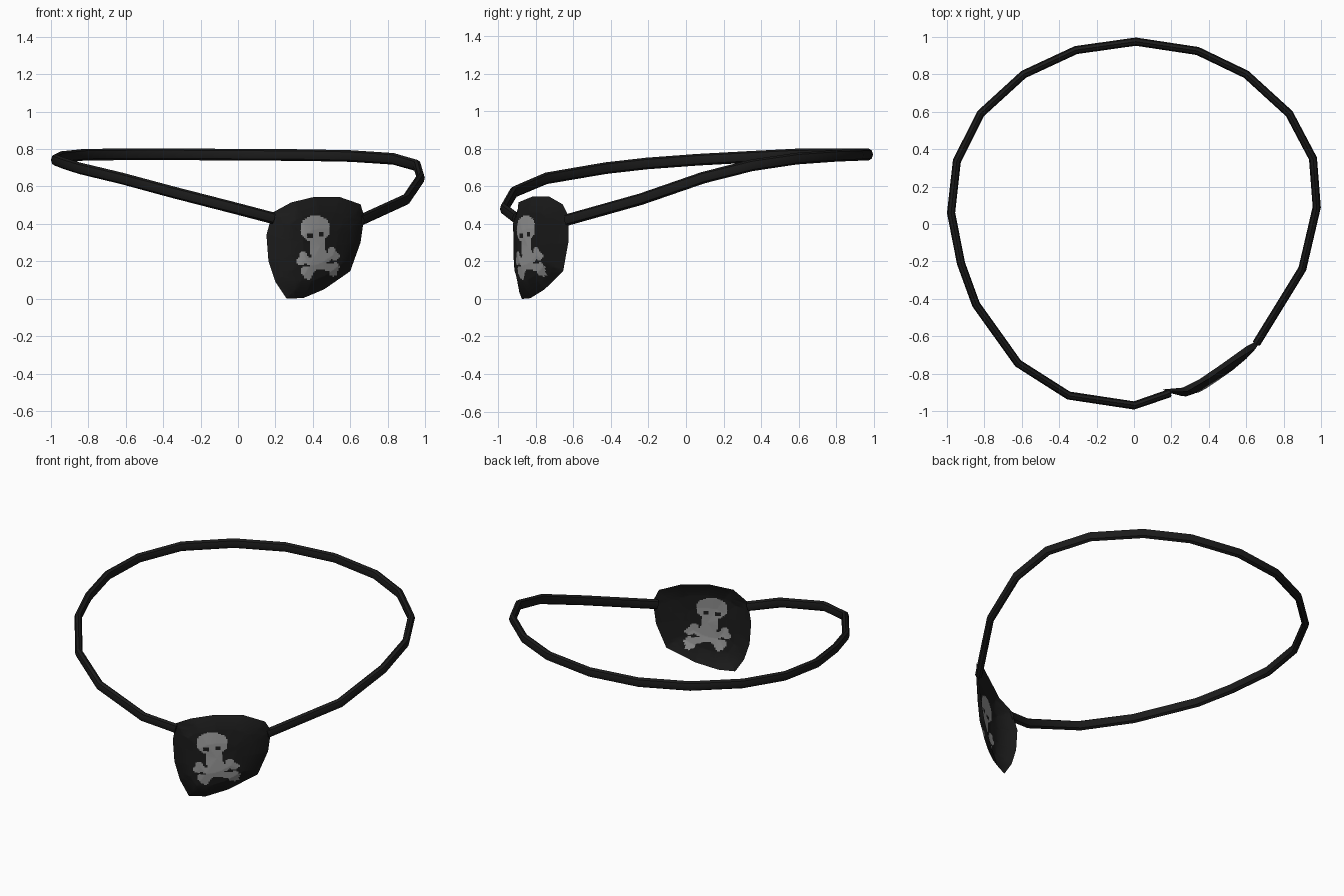
import bpy, bmesh, math
from mathutils import Vector

if "Cube" in bpy.data.objects:
    bpy.data.objects.remove(bpy.data.objects["Cube"])


def material(name, c):
    m = bpy.data.materials.new(name)
    m.diffuse_color = (c, c, c, 1)
    m.use_nodes = True
    m.node_tree.nodes["Principled BSDF"].inputs["Base Color"].default_value = m.diffuse_color
    return m


black = material("black_leather", 0.011)
grey = material("pale_grey_print", 0.32)


def finish(name, bm, mats):
    me = bpy.data.meshes.new(name)
    bm.to_mesh(me)
    bm.free()
    for m in mats:
        me.materials.append(m)
    ob = bpy.data.objects.new(name, me)
    bpy.context.collection.objects.link(ob)
    bpy.ops.object.select_all(action='DESELECT')
    ob.select_set(True)
    bpy.context.view_layer.objects.active = ob
    bpy.ops.object.shade_smooth_by_angle(angle=math.radians(40))


# Head strap: an oval section swept around the head, ending at the patch edges
path = [Vector(p) for p in [
    (.19, -.905, .43), (0, -.97, .48), (-.35, -.917, .57), (-.62, -.745, .643),
    (-.845, -.43, .697), (-.925, -.21, .722), (-.978, .06, .742), (-.947, .337, .757),
    (-.82, .59, .77), (-.59, .80, .772), (-.31, .93, .772), (.01, .975, .77),
    (.34, .925, .768), (.60, .80, .763), (.83, .59, .748), (.957, .35, .712),
    (.977, .09, .646), (.90, -.24, .532), (.655, -.638, .42)]]
SIDES = 8
bm = bmesh.new()
rings = []
for i, p in enumerate(path):
    t = (path[min(i + 1, len(path) - 1)] - path[max(i - 1, 0)]).normalized()
    side = t.cross(Vector((0, 0, 1))).normalized()
    up = side.cross(t)
    rings.append([bm.verts.new(p + side * .022 * math.cos(a) + up * .031 * math.sin(a))
                  for a in (2 * math.pi * k / SIDES for k in range(SIDES))])
for a, b in zip(rings, rings[1:]):
    for k in range(SIDES):
        n = (k + 1) % SIDES
        bm.faces.new((a[k], a[n], b[n], b[k]))
bm.faces.new(rings[0])
bm.faces.new(rings[-1])
bmesh.ops.recalc_face_normals(bm, faces=bm.faces)
finish("head_strap", bm, [black])

# Eye patch: a shallow domed sheet from its front outline (x, z)
outline = [(.285, .515), (.41, .545), (.54, .545), (.655, .505), (.675, .44), (.655, .30),
           (.60, .147), (.46, .05), (.35, .004), (.26, 0), (.20, .09), (.163, .20),
           (.152, .34), (.184, .46)]
bend = [(.15, -.885), (.26, -.875), (.35, -.83), (.46, -.755), (.60, -.655), (.68, -.615)]


def rim_y(x):
    for (x0, y0), (x1, y1) in zip(bend, bend[1:]):
        if x <= x1:
            break
    return y0 + (y1 - y0) * (x - x0) / (x1 - x0)


CX, CZ = .41, .28
OUT = Vector((.47, -.88, 0))


def dome(x, z, s):
    px, pz = CX + (x - CX) * s, CZ + (z - CZ) * s
    lip = .035 * max(0, min(1, (z - .42) / .08))   # the top edge stands forward
    p = Vector((px, rim_y(px), pz)) + OUT * (.062 * (1 - s ** 4) + lip * s ** 4)
    p.x -= OUT.x * lip * s ** 4
    return p


bm = bmesh.new()
rings = [[bm.verts.new(dome(x, z, s)) for x, z in outline] for s in (1, .87, .68, .36)]
centre = bm.verts.new(dome(CX, CZ, 0))
N = len(outline)
for k in range(N):
    n = (k + 1) % N
    for a, b in zip(rings, rings[1:]):
        bm.faces.new((a[k], b[k], b[n], a[n]))
    bm.faces.new((rings[-1][k], centre, rings[-1][n]))
bmesh.ops.recalc_face_normals(bm, faces=bm.faces)
if sum(f.normal.dot(OUT) for f in bm.faces) < 0:
    bmesh.ops.reverse_faces(bm, faces=bm.faces)

# Cut a fine grid into the patch so the emblem can be coloured by face
STEP = .008


def cut(start, stop, axis):
    for i in range(int((stop - start) / STEP) + 1):
        bmesh.ops.bisect_plane(bm, geom=bm.verts[:] + bm.edges[:] + bm.faces[:],
                               plane_co=axis * (start + i * STEP), plane_no=axis, dist=1e-5)


cut(.305, .56, Vector((1, 0, 0)))
cut(.10, .46, Vector((0, 0, 1)))


# Emblem shapes: skull and two crossed bones
def near(p, a, b, r):
    d = b - a
    t = max(0, min(1, (p - a).dot(d) / d.dot(d)))
    return (p - a - d * t).length < r


bones = [(Vector((.343, .215)), Vector((.514, .156))),
         (Vector((.510, .240)), Vector((.366, .138)))]


def in_emblem(x, z):
    p = Vector((x, z))
    for ex, ez in ((.386, .337), (.446, .346)):
        if abs(x - ex) < .014 and abs(z - ez) < .012:
            return False
    if ((x - .413) / .08) ** 2 + ((z - .374) / .072) ** 2 < 1:
        return True
    if near(p, Vector((.420, .33)), Vector((.434, .20)), .041):
        return True
    for a, b in bones:
        if near(p, a, b, .02):
            return True
        d = (b - a).normalized()
        w = Vector((-d.y, d.x)) * .015
        if any((p - e - s * w).length < .023 for e in (a, b) for s in (-1, 1)):
            return True
    return False


for f in bm.faces:
    c = f.calc_center_median()
    f.material_index = int(in_emblem(c.x, c.z))
finish("eye_patch", bm, [black, grey])
